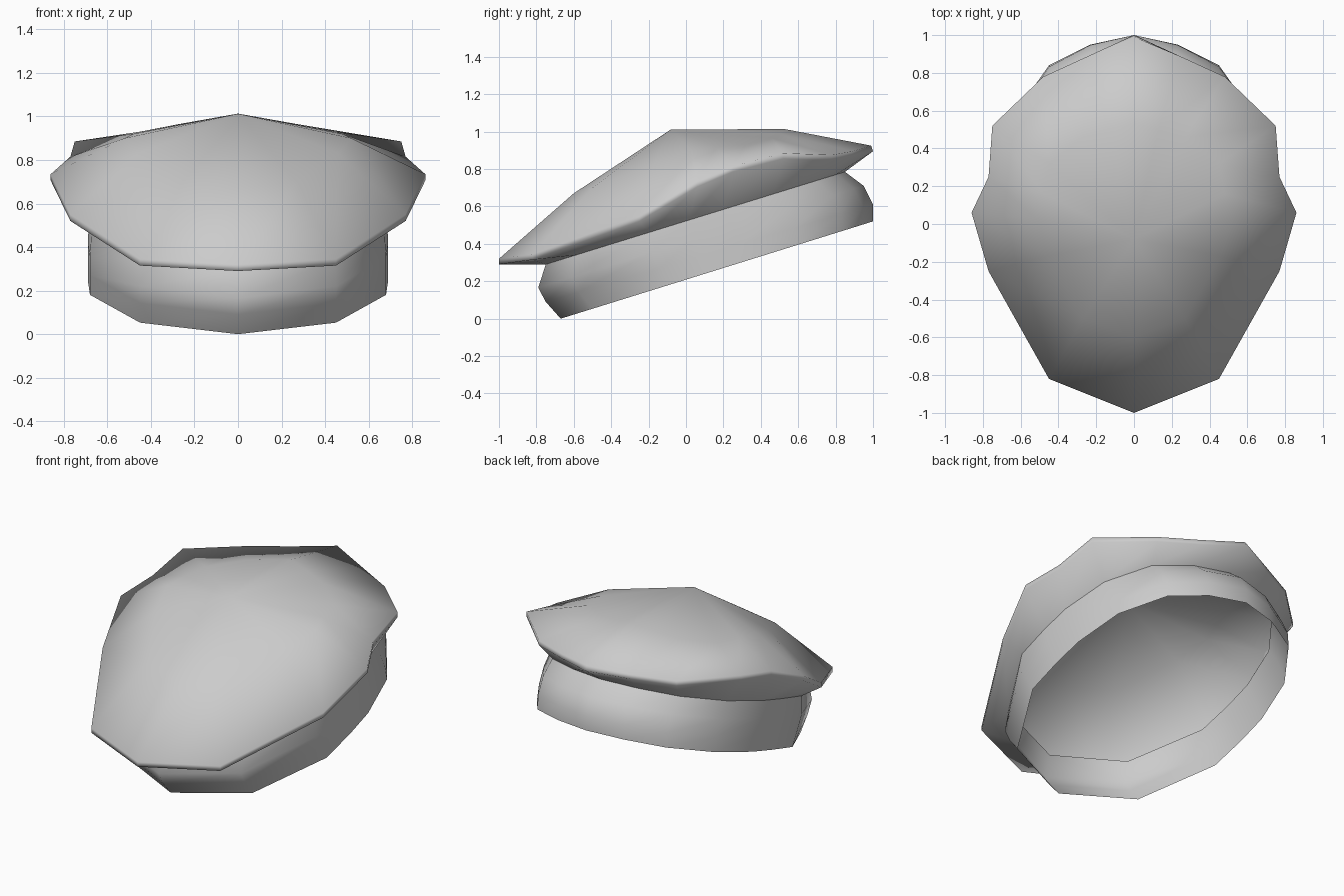
import bpy, bmesh

if "Cube" in bpy.data.objects:
    bpy.data.objects.remove(bpy.data.objects["Cube"])

# Half outlines, front to back, mirrored across x = 0
BAND = [(0, -.67), (.45, -.5), (.68, -.09), (.69, .13), (.685, .32),
        (.62, .6), (.45, .84), (.23, .95), (0, 1.0)]
RIM = [(0, -1, .32), (.45, -.82, .345), (.77, -.25, .55), (.86, .06, .735),
       (.77, .25, .815), (.75, .52, .885), (.48, .78, .875), (.24, .89, .895), (0, .99, .925)]
DOME = [(0, -.6, .67), (.27, -.5, .70), (.46, -.17, .83), (.52, .03, .90),
        (.48, .16, .92), (.45, .32, .93), (.27, .46, .965), (.13, .5, .99), (0, .53, 1.013)]


def band_ring(yf, zf, yb, zb, width=1.0):
    """Tilted ring running from its front point to its back point."""
    ring = []
    for x, y in BAND:
        t = (y + .67) / 1.67
        ring.append((x * width, yf + (yb - yf) * t, zf + (zb - zf) * t))
    return ring


def full(half):
    return half + [(-x, y, z) for x, y, z in half[-2:0:-1]]


def loft(name, halves, apex=None):
    bm = bmesh.new()
    rings = [[bm.verts.new(p) for p in full(h)] for h in halves]
    n = len(rings[0])
    for a, b in zip(rings, rings[1:]):
        for i in range(n):
            j = (i + 1) % n
            bm.faces.new((a[i], a[j], b[j], b[i]))
    if apex:
        top = bm.verts.new(apex)
        for i in range(n):
            bm.faces.new((rings[-1][i], rings[-1][(i + 1) % n], top))
    me = bpy.data.meshes.new(name)
    bm.to_mesh(me)
    bm.free()
    me.polygons.foreach_set("use_smooth", [True] * len(me.polygons))
    ob = bpy.data.objects.new(name, me)
    bpy.context.collection.objects.link(ob)
    return ob


# Head band, open underneath
join = band_ring(-.75, .29, .85, .785, .99)
loft("head_band", [band_ring(-.67, 0, 1.0, .52),
                   band_ring(-.75, .09, 1.0, .61),
                   band_ring(-.79, .165, .95, .71),
                   join])

# Floppy crown: underside, thin rim, domed top
lower_rim = [(x, y + (.01 if i == 8 else 0), z - .03) for i, (x, y, z) in enumerate(RIM)]
loft("crown", [join, lower_rim, RIM, DOME], (0, -.08, 1.012))
